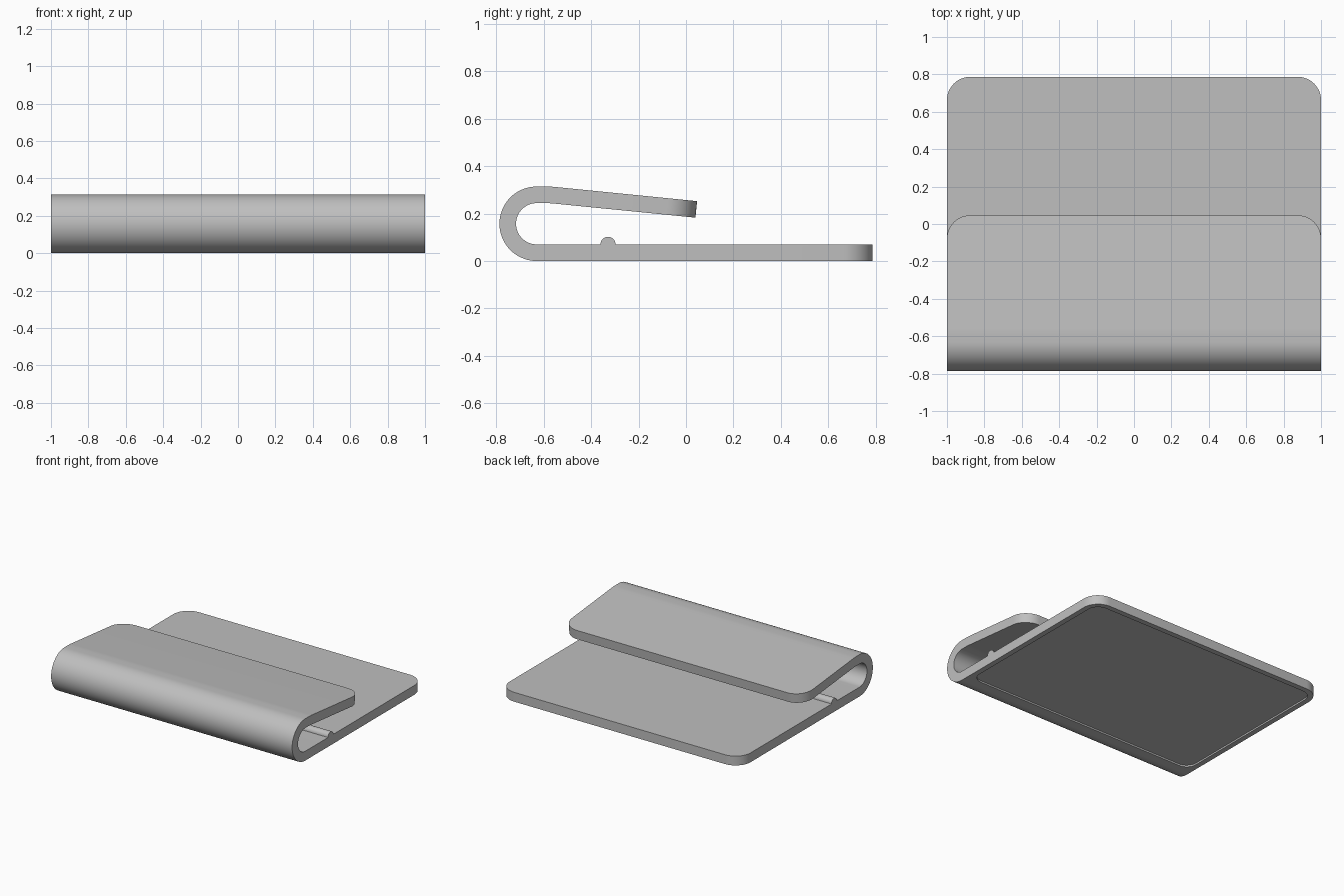
import bpy, bmesh
from math import sin, cos, radians
from mathutils import Vector

cube = bpy.data.objects.get("Cube")
if cube:
    bpy.data.objects.remove(cube, do_unlink=True)

THICK = 0.07      # sheet thickness
HALF = 1.0        # half width in x
BACK = 0.787      # back edge of the base
FOLD_R = 0.157    # outer fold radius
FOLD_Y = -0.63    # fold centre
SLOPE = 5.7       # flap angle in degrees
BEND_R = 0.4      # gentle bend between fold and flap


def arc(cy, cz, r, start, end, steps):
    """Points on an arc in the yz plane, angles in degrees."""
    angles = [radians(start + (end - start) * i / steps) for i in range(steps + 1)]
    return [(cy + r * cos(a), cz + r * sin(a)) for a in angles]


def folded_path(offset):
    """Side line of the sheet, moved inward by offset."""
    fold = arc(FOLD_Y, FOLD_R, FOLD_R - offset, 270, 90, 36)
    bend_z = 2 * FOLD_R - BEND_R
    bend = arc(-0.59, bend_z, BEND_R - offset, 90, 90 - SLOPE, 5)
    along = Vector((cos(radians(SLOPE)), -sin(radians(SLOPE))))
    tip = Vector(bend[-1]) + along * 0.6
    return [(BACK, offset)] + fold + bend + [tuple(tip)]


# Closed side profile, with the grip ridge on the inner face of the base
outer = folded_path(0)
inner = folded_path(THICK)[::-1]
ridge = arc(-0.329, THICK, 0.032, 180, 0, 16)
profile = outer + inner[:-1] + ridge + inner[-1:]

# Extrude the profile across the width
bm = bmesh.new()
side = bm.faces.new([bm.verts.new((-HALF, y, z)) for y, z in profile])
ext = bmesh.ops.extrude_face_region(bm, geom=[side], use_keep_orig=True)
moved = [g for g in ext["geom"] if isinstance(g, bmesh.types.BMVert)]
bmesh.ops.translate(bm, verts=moved, vec=(2 * HALF, 0, 0))
bmesh.ops.recalc_face_normals(bm, faces=bm.faces[:])

# Round the corners of the flap and the base
corners = [e for e in bm.edges
           if abs(e.verts[0].co.x - e.verts[1].co.x) < 0.001
           and all(v.co.y > 0.03 for v in e.verts)]
bmesh.ops.bevel(bm, geom=corners, offset=0.125, segments=12,
                profile=0.5, affect='EDGES')

# Shallow recess for a pad under the base
bm.normal_update()
under = max((f for f in bm.faces if f.normal.z < -0.999), key=lambda f: f.calc_area())
bmesh.ops.inset_region(bm, faces=[under], thickness=0.04, use_even_offset=True)
front = min(v.co.y for v in under.verts)
for v in under.verts:
    if v.co.y < front + 0.001:
        v.co.y = -0.57
floor = bmesh.ops.extrude_discrete_faces(bm, faces=[under])["faces"][0]
bmesh.ops.translate(bm, verts=floor.verts[:], vec=(0, 0, 0.012))
walls = [e for v in floor.verts if v.co.y < -0.5 for e in v.link_edges
         if abs(e.verts[0].co.z - e.verts[1].co.z) > 0.005]
bmesh.ops.bevel(bm, geom=walls, offset=0.08, segments=8, profile=0.5, affect='EDGES')

mesh = bpy.data.meshes.new("folded_clip")
bm.to_mesh(mesh)
bm.free()
clip = bpy.data.objects.new("folded_clip", mesh)
bpy.context.collection.objects.link(clip)

# Plain grey finish
grey = bpy.data.materials.new("plain_grey")
grey.use_nodes = True
color = (0.52, 0.52, 0.52, 1)
grey.diffuse_color = color
grey.node_tree.nodes["Principled BSDF"].inputs["Base Color"].default_value = color
mesh.materials.append(grey)

bpy.ops.object.select_all(action='DESELECT')
clip.select_set(True)
bpy.context.view_layer.objects.active = clip
bpy.ops.object.shade_smooth_by_angle(angle=radians(30))
